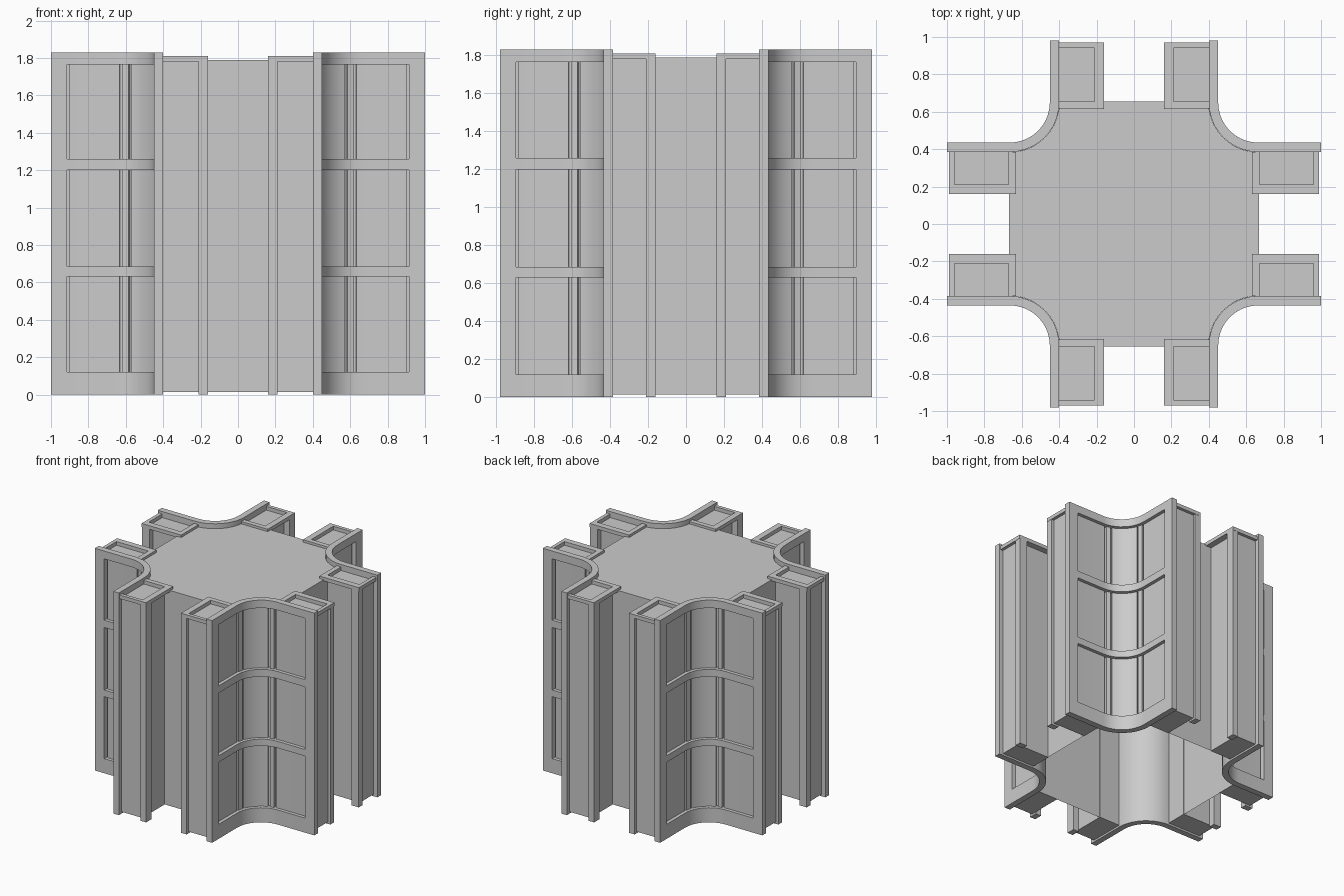
import bpy
import bmesh
import math
from mathutils import Vector

cube = bpy.data.objects.get("Cube")
if cube:
    bpy.data.objects.remove(cube, do_unlink=True)

grey = bpy.data.materials.new("plain_grey")
grey.use_nodes = True
COLOUR = (0.6, 0.6, 0.6, 1)
grey.diffuse_color = COLOUR
grey.node_tree.nodes["Principled BSDF"].inputs["Base Color"].default_value = COLOUR

# Corner wall path: straight along x, concave arc, straight along y
CX, CY, R = 0.665, 0.65, 0.215
END_X, END_Y = 1.0, 0.98
LEG_X, LEG_Y, ARC = END_X - CX, END_Y - CY, R * math.pi / 2
TOTAL = LEG_X + ARC + LEG_Y
STEPS = 10
THICK = 0.05


def on_path(s, depth):
    """Point at distance s along the wall, set back by depth."""
    if s <= LEG_X:
        return Vector((END_X - s, CY - R - depth))
    if s >= LEG_X + ARC:
        return Vector((CX - R - depth, CY + s - LEG_X - ARC))
    a = (s - LEG_X) / R
    return Vector((CX - math.sin(a) * (R + depth), CY - math.cos(a) * (R + depth)))


def sweep(bm, s0, s1, d0, d1, z0, z1):
    """Rectangular bar following the wall path."""
    knots = [LEG_X + ARC * i / STEPS for i in range(STEPS + 1)]
    stops = [s0] + [k for k in knots if s0 + 1e-4 < k < s1 - 1e-4] + [s1]
    rings = []
    for s in stops:
        corners = ((d0, z0), (d1, z0), (d1, z1), (d0, z1))
        rings.append([bm.verts.new((*on_path(s, d), z)) for d, z in corners])
    for a, b in zip(rings, rings[1:]):
        for i in range(4):
            j = (i + 1) % 4
            bm.faces.new((a[i], a[j], b[j], b[i]))
    bm.faces.new(rings[0])
    bm.faces.new(rings[-1])


def box(bm, lo, hi):
    verts = bmesh.ops.create_cube(bm, size=1)["verts"]
    for v in verts:
        v.co = [l + (c + 0.5) * (h - l) for c, l, h in zip(v.co, lo, hi)]


def finish(name, bm, mirror=True):
    bmesh.ops.recalc_face_normals(bm, faces=bm.faces)
    mesh = bpy.data.meshes.new(name)
    bm.to_mesh(mesh)
    bm.free()
    mesh.materials.append(grey)
    ob = bpy.data.objects.new(name, mesh)
    bpy.context.collection.objects.link(ob)
    if mirror:
        mod = ob.modifiers.new("four_corners", "MIRROR")
        mod.use_axis = (True, True, False)
        mod.use_mirror_merge = False
    bpy.ops.object.select_all(action="DESELECT")
    ob.select_set(True)
    bpy.context.view_layer.objects.active = ob
    bpy.ops.object.shade_smooth_by_angle(angle=math.radians(25))
    return ob


# Wall frame: end posts and horizontal bands
POST = 0.085
BANDS = ((0, 0.12), (0.63, 0.685), (1.2, 1.26), (1.765, 1.83))
bm = bmesh.new()
sweep(bm, 0, POST, 0, THICK, 0, 1.83)
sweep(bm, TOTAL - POST, TOTAL, 0, THICK, 0, 1.83)
for z0, z1 in BANDS:
    sweep(bm, POST, TOTAL - POST, 0, THICK, z0, z1)
finish("wall_frame", bm)

# Recessed panels and thin mullions, separated by narrow grooves
GAP, HALF = 0.012, 0.016
mid_a = LEG_X + ARC / 6
mid_b = LEG_X + ARC * 5 / 6
panels = bmesh.new()
mullions = bmesh.new()
for (_, z0), (z1, _) in zip(BANDS, BANDS[1:]):
    edges = ((POST + GAP, mid_a - HALF - GAP),
             (mid_a + HALF + GAP, mid_b - HALF - GAP),
             (mid_b + HALF + GAP, TOTAL - POST - GAP))
    for s0, s1 in edges:
        sweep(panels, s0, s1, 0.028, THICK, z0, z1)
    for m in (mid_a, mid_b):
        sweep(mullions, m - HALF, m + HALF, 0.025, THICK, z0, z1)
finish("wall_panels", panels)
finish("wall_mullions", mullions)


# Piers at the ends of the arms
def pier(name, start, end, side, swap):
    bm = bmesh.new()

    def add(a0, a1, b0, b1, z0, z1):
        if swap:
            box(bm, (b0, a0, z0), (b1, a1, z1))
        else:
            box(bm, (a0, b0, z0), (a1, b1, z1))

    inner, lip, top = 0.16, 0.21, 1.81
    under = top - 0.03
    add(start, end - 0.035, lip, side, 0.015, under)
    # Corner post facing the slot
    add(end - 0.08, end - 0.012, inner, lip, 0, under)
    # Raised rim around the sunken top
    add(start - 0.035, end - 0.01, inner, lip, under, top)
    add(start - 0.035, start + 0.005, lip, side, under, top)
    add(end - 0.04, end - 0.01, lip, side, under, top)
    finish(name, bm)


pier("side_piers", CX, END_X, CY - R - THICK, False)
pier("front_back_piers", CY, END_Y, CX - R - THICK, True)

# Hollow core: cross-shaped outline with a roof, open underneath
quarter = [on_path(LEG_X + ARC * i / STEPS, THICK + 0.001) for i in range(STEPS + 1)]
quarter = [Vector((CX + 0.004, CY - R - THICK))] + quarter[1:-1] + [Vector((CX - R - THICK, CY + 0.004))]
outline = []
for sx, sy in ((1, 1), (-1, 1), (-1, -1), (1, -1)):
    pts = [(p.x * sx, p.y * sy) for p in quarter]
    outline += pts if sx * sy > 0 else pts[::-1]
bm = bmesh.new()
roof = bm.faces.new([bm.verts.new((x, y, 1.79)) for x, y in outline])
walls = bmesh.ops.extrude_edge_only(bm, edges=roof.edges[:])["geom"]
for v in walls:
    if isinstance(v, bmesh.types.BMVert):
        v.co.z = 0.015
finish("core", bm, mirror=False)
